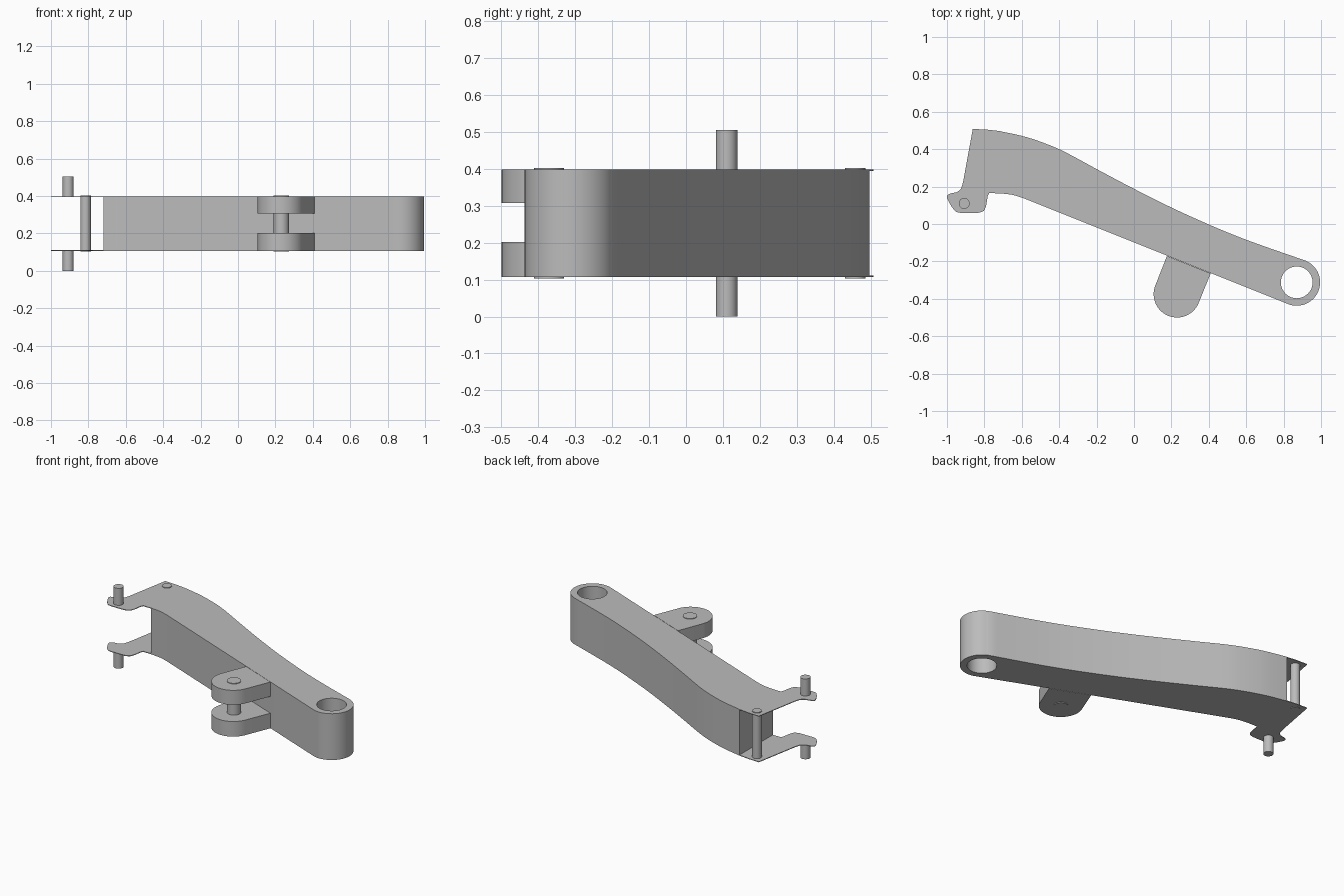
import bpy
import bmesh
from math import cos, sin, radians, hypot

if "Cube" in bpy.data.objects:
    bpy.data.objects.remove(bpy.data.objects["Cube"], do_unlink=True)

# Single bare metal colour
metal = bpy.data.materials.new("grey metal")
metal.use_nodes = True
metal.diffuse_color = (0.5, 0.5, 0.5, 1)
metal.node_tree.nodes["Principled BSDF"].inputs["Base Color"].default_value = (0.5, 0.5, 0.5, 1)

BOTTOM, TOP, SHEET = 0.107, 0.398, 0.004
EYE = (0.87, -0.312)
LUG = (0.23, -0.375)


def arc(centre, radius, start, end, steps=24):
    """Points along a circular arc, angles in degrees."""
    angles = [radians(start + (end - start) * i / steps) for i in range(steps + 1)]
    return [(centre[0] + radius * cos(a), centre[1] + radius * sin(a)) for a in angles]


def smooth(points, steps=5):
    """Catmull-Rom curve through the given points."""
    pts = [points[0]] + points + [points[-1]]
    out = []
    for a, b, c, d in zip(pts, pts[1:], pts[2:], pts[3:]):
        for i in range(steps):
            t = i / steps
            out.append(tuple(
                0.5 * (2 * q + (r - p) * t + (2 * p - 5 * q + 4 * r - s) * t * t
                       + (3 * q - p - 3 * r + s) * t ** 3)
                for p, q, r, s in zip(a, b, c, d)))
    return out + [points[-1]]


def extrude(name, loops, low, high):
    """Extrude an outline, with optional hole loops, between two heights."""
    bm = bmesh.new()
    for loop in loops:
        clean = [p for i, p in enumerate(loop)
                 if hypot(p[0] - loop[i - 1][0], p[1] - loop[i - 1][1]) > 1e-4]
        verts = [bm.verts.new((x, y, low)) for x, y in clean]
        for i, v in enumerate(verts):
            bm.edges.new((verts[i - 1], v))
    bmesh.ops.triangle_fill(bm, edges=bm.edges[:], use_beauty=True, normal=(0, 0, 1))
    grown = bmesh.ops.extrude_face_region(bm, geom=bm.faces[:], use_keep_orig=True)
    moved = [g for g in grown["geom"] if isinstance(g, bmesh.types.BMVert)]
    bmesh.ops.translate(bm, verts=moved, vec=(0, 0, high - low))
    bmesh.ops.recalc_face_normals(bm, faces=bm.faces[:])
    mesh = bpy.data.meshes.new(name)
    bm.to_mesh(mesh)
    bm.free()
    mesh.materials.append(metal)
    obj = bpy.data.objects.new(name, mesh)
    bpy.context.collection.objects.link(obj)
    bpy.ops.object.select_all(action="DESELECT")
    obj.select_set(True)
    bpy.context.view_layer.objects.active = obj
    bpy.ops.object.shade_smooth_by_angle(angle=radians(30))
    return obj


def pin(name, centre, radius, low, high):
    return extrude(name, [arc(centre, radius, 0, 360, 32)[:-1]], low, high)


# Shared outline pieces: curved back edge, round eye end, straight front edge
back_edge = smooth([(-0.72, 0.497), (-0.58, 0.466), (-0.45, 0.421), (-0.35, 0.375),
                    (-0.18, 0.283), (0.035, 0.17), (0.275, 0.053), (0.57, -0.073),
                    (0.92, -0.197)])
eye_end = arc(EYE, 0.125, 66, -112)
front_edge = smooth([(-0.594, 0.139), (-0.65, 0.156), (-0.72, 0.164)])
eye_hole = arc(EYE, 0.085, 0, 360, 48)[:-1]
arm = back_edge + eye_end + front_edge

# Hooked end of the side plates
hook = ([(-0.775, 0.165), (-0.782, 0.15)]
        + smooth([(-0.79, 0.1), (-0.803, 0.071), (-0.834, 0.059)])
        + smooth([(-0.92, 0.059), (-0.95, 0.065), (-0.975, 0.092)])
        + smooth([(-0.995, 0.128), (-1.0, 0.152), (-0.975, 0.165)])
        + smooth([(-0.95, 0.169), (-0.925, 0.19), (-0.912, 0.235)])
        + [(-0.862, 0.508), (-0.79, 0.505)])

# Arm block and the two thin plates
extrude("arm_body", [arm, eye_hole], BOTTOM + SHEET, TOP - SHEET)
extrude("lower_plate", [arm + hook, eye_hole], BOTTOM, BOTTOM + SHEET)
extrude("upper_plate", [arm + hook, eye_hole], TOP - SHEET, TOP)

# Pair of rounded lugs with their pin
lug = [(0.176, -0.171)] + arc(LUG, 0.125, 160, 340) + [(0.41, -0.264)]
extrude("lower_lug", [lug], BOTTOM, 0.202)
extrude("upper_lug", [lug], 0.307, TOP)
pin("lug_pin", (0.232, -0.371), 0.041, BOTTOM - 0.004, TOP + 0.004)

# Spacer between the plates and the outer pivot pins
pin("spacer_pin", (-0.815, 0.458), 0.028, BOTTOM - 0.004, TOP + 0.004)
pin("lower_pivot", (-0.908, 0.11), 0.029, 0, BOTTOM + SHEET)
pin("upper_pivot", (-0.908, 0.11), 0.029, TOP - SHEET, 0.505)
